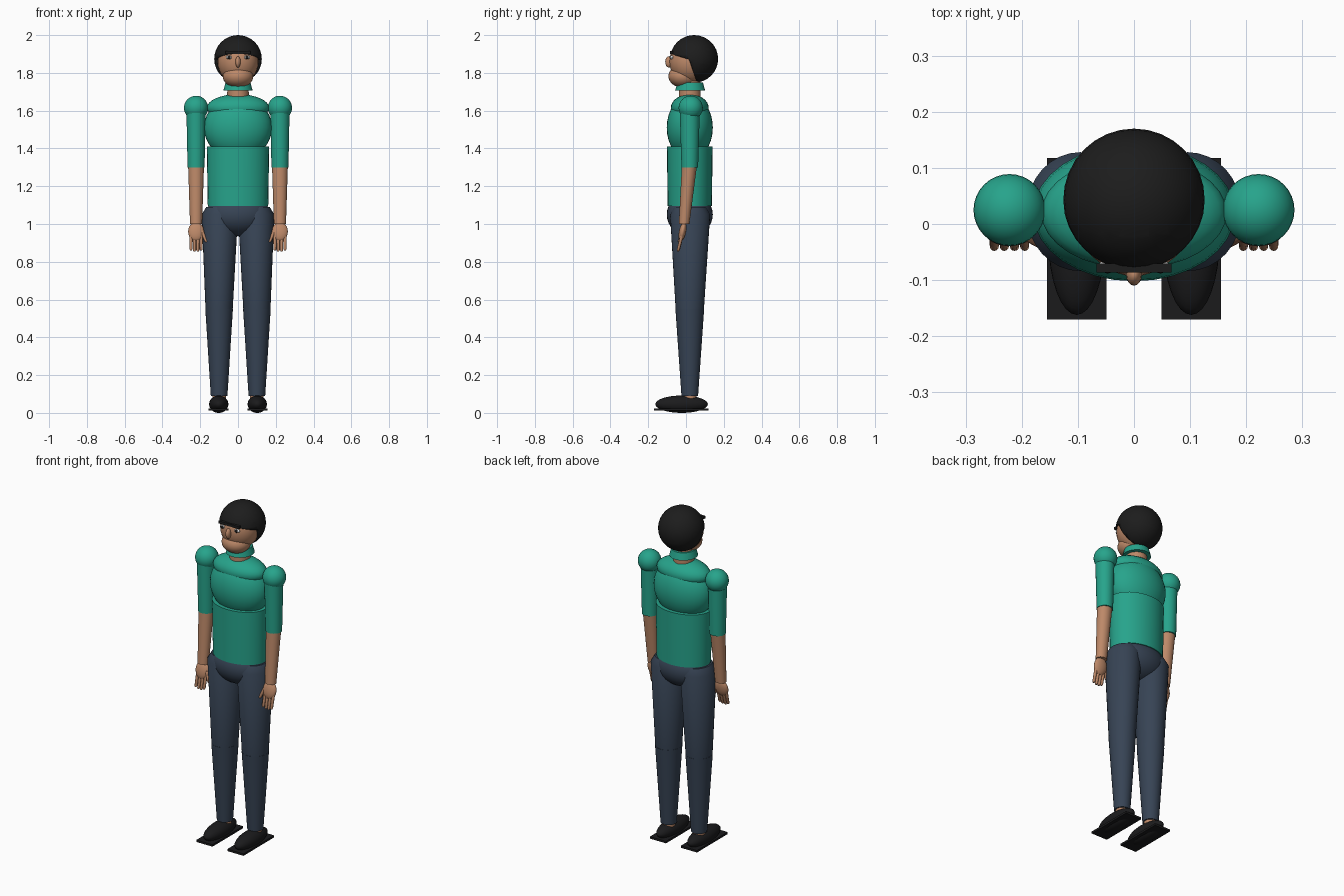
import bpy, bmesh, math
from mathutils import Vector, Matrix

cube = bpy.data.objects.get("Cube")
if cube:
    bpy.data.objects.remove(cube, do_unlink=True)


def material(name, rgb):
    m = bpy.data.materials.new(name)
    m.use_nodes = True
    m.diffuse_color = (*rgb, 1)
    m.node_tree.nodes["Principled BSDF"].inputs["Base Color"].default_value = (*rgb, 1)
    return m


TEAL = material("teal_shirt", (0.02, 0.37, 0.26))
SKIN = material("skin", (0.51, 0.25, 0.14))
BLUE = material("dark_blue_trousers", (0.038, 0.057, 0.09))
HAIR = material("black_hair", (0.012, 0.012, 0.012))
SHOE = material("black_shoe", (0.011, 0.011, 0.012))
WHITE = material("eye_white", (0.75, 0.75, 0.75))


def finish(bm, name, mat):
    bmesh.ops.recalc_face_normals(bm, faces=bm.faces)
    mesh = bpy.data.meshes.new(name)
    bm.to_mesh(mesh)
    bm.free()
    mesh.materials.append(mat)
    ob = bpy.data.objects.new(name, mesh)
    bpy.context.collection.objects.link(ob)
    bpy.ops.object.select_all(action="DESELECT")
    ob.select_set(True)
    bpy.context.view_layer.objects.active = ob
    bpy.ops.object.shade_smooth_by_angle(angle=math.radians(35))
    return ob


def sphere_mesh(center, radii, segments=32, tilt=0):
    bm = bmesh.new()
    bmesh.ops.create_uvsphere(bm, u_segments=segments, v_segments=segments // 2, radius=1,
                              matrix=Matrix.Translation(center)
                              @ Matrix.Rotation(tilt, 4, "X")
                              @ Matrix.Diagonal((*radii, 1)))
    return bm


def ellipsoid(name, mat, center, radii, segments=32, tilt=0):
    return finish(sphere_mesh(center, radii, segments, tilt), name, mat)


def box(name, mat, low, high):
    low, high = Vector(low), Vector(high)
    bm = bmesh.new()
    bmesh.ops.create_cube(bm, size=1, matrix=Matrix.Translation((low + high) / 2)
                          @ Matrix.Diagonal((*(high - low), 1)))
    return finish(bm, name, mat)


def loft(name, mat, sections, segments=32):
    """Capped tube through horizontal ellipses: (x, y, z, rx, ry)."""
    bm = bmesh.new()
    rings = []
    for x, y, z, rx, ry in sections:
        angles = [math.tau * i / segments for i in range(segments)]
        rings.append([bm.verts.new((x + rx * math.cos(a), y + ry * math.sin(a), z))
                      for a in angles])
    for a, b in zip(rings, rings[1:]):
        for i in range(segments):
            j = (i + 1) % segments
            bm.faces.new((a[i], a[j], b[j], b[i]))
    bm.faces.new(rings[0])
    bm.faces.new(rings[-1])
    return finish(bm, name, mat)


# Torso
loft("abdomen", TEAL, [(0, 0.02, 1.095, 0.16, 0.117), (0, 0.02, 1.41, 0.165, 0.121)])
ellipsoid("chest", TEAL, (0, 0.02, 1.51), (0.18, 0.122, 0.17))
ellipsoid("shoulder_yoke", TEAL, (0, 0.02, 1.615), (0.165, 0.1, 0.072))
ellipsoid("pelvis", BLUE, (0, 0.02, 1.05), (0.17, 0.122, 0.115))

# Neck and collar
loft("neck", SKIN, [(0, 0.02, 1.64, 0.058, 0.058), (0, 0.02, 1.8, 0.055, 0.055)])
loft("collar", TEAL, [(0, 0.022, 1.708, 0.077, 0.079), (0, 0.022, 1.748, 0.066, 0.068)])

# Head
ellipsoid("head", SKIN, (0, 0.02, 1.86), (0.108, 0.108, 0.12))
ellipsoid("jaw", SKIN, (0, -0.015, 1.782), (0.081, 0.078, 0.06))
ellipsoid("nose", SKIN, (0, -0.09, 1.858), (0.014, 0.02, 0.03), 16)

# Hair: a shell opened over the face
bm = sphere_mesh((0, 0.043, 1.874), (0.126, 0.127, 0.126))
fringe = (Vector((0, -0.08, 1.9)), Vector((0, 0.3, 1)).normalized())
nape = (Vector((0, 0.03, 1.83)), Vector((0, 1, 0.35)).normalized())
for point, normal in (fringe, nape):
    bmesh.ops.bisect_plane(bm, geom=bm.verts[:] + bm.edges[:] + bm.faces[:],
                           plane_co=point, plane_no=normal)
face_opening = [f for f in bm.faces
                if all((f.calc_center_median() - p).dot(n) < 0 for p, n in (fringe, nape))]
bmesh.ops.delete(bm, geom=face_opening, context="FACES")
hair = finish(bm, "hair", HAIR)
shell = hair.modifiers.new("thickness", "SOLIDIFY")
shell.thickness = 0.018
box("hair_fringe", HAIR, (-0.067, -0.086, 1.9), (0.067, -0.07, 1.915))

for side, label in ((1, "left"), (-1, "right")):
    # Eye
    ellipsoid(label + "_eye", WHITE, (side * 0.047, -0.075, 1.882), (0.017, 0.01, 0.01), 16)
    ellipsoid(label + "_pupil", HAIR, (side * 0.047, -0.082, 1.882), (0.009, 0.006, 0.009), 16)

    # Arm
    ax = side * 0.222
    ellipsoid(label + "_shoulder", TEAL, (ax, 0.025, 1.615), (0.064, 0.064, 0.064))
    loft(label + "_sleeve", TEAL, [(ax, 0.02, 1.3, 0.045, 0.044), (ax, 0.02, 1.6, 0.051, 0.053)])
    loft(label + "_forearm", SKIN, [(ax, -0.01, 1.0, 0.032, 0.028),
                                    (ax, 0.018, 1.31, 0.042, 0.04)])

    # Hand
    ellipsoid(label + "_palm", SKIN, (ax, -0.018, 0.96), (0.042, 0.019, 0.052), 24, -0.2)
    for i in range(4):
        fx = ax + side * (i - 1.5) * 0.018
        tip = 0.852 + 0.006 * abs(i - 1.5)
        loft(f"{label}_finger_{i + 1}", SKIN, [(fx, -0.042, tip, 0.005, 0.005),
                                              (fx, -0.04, tip + 0.006, 0.008, 0.008),
                                              (fx, -0.022, 0.94, 0.009, 0.009)], 12)
    loft(label + "_thumb", SKIN, [(ax - side * 0.055, -0.035, 0.905, 0.006, 0.006),
                                  (ax - side * 0.052, -0.033, 0.912, 0.009, 0.009),
                                  (ax - side * 0.03, -0.02, 0.965, 0.01, 0.01)], 12)

    # Leg
    lx = side * 0.1
    loft(label + "_thigh", BLUE, [(lx, 0.02, 0.55, 0.072, 0.075),
                                  (side * 0.096, 0.022, 1.05, 0.096, 0.106),
                                  (side * 0.096, 0.022, 1.09, 0.072, 0.085)])
    loft(label + "_shin", BLUE, [(lx, 0.02, 0.09, 0.044, 0.044), (lx, 0.02, 0.55, 0.073, 0.076)])
    loft(label + "_ankle", SKIN, [(lx, 0.02, 0.05, 0.036, 0.036), (lx, 0.02, 0.1, 0.036, 0.036)])

    # Shoe
    sx = side * 0.102
    ellipsoid(label + "_shoe", SHOE, (sx, -0.023, 0.046), (0.051, 0.139, 0.046))
    box(label + "_sole", SHOE, (sx - 0.053, -0.17, 0.012), (sx + 0.053, 0.118, 0.024))
